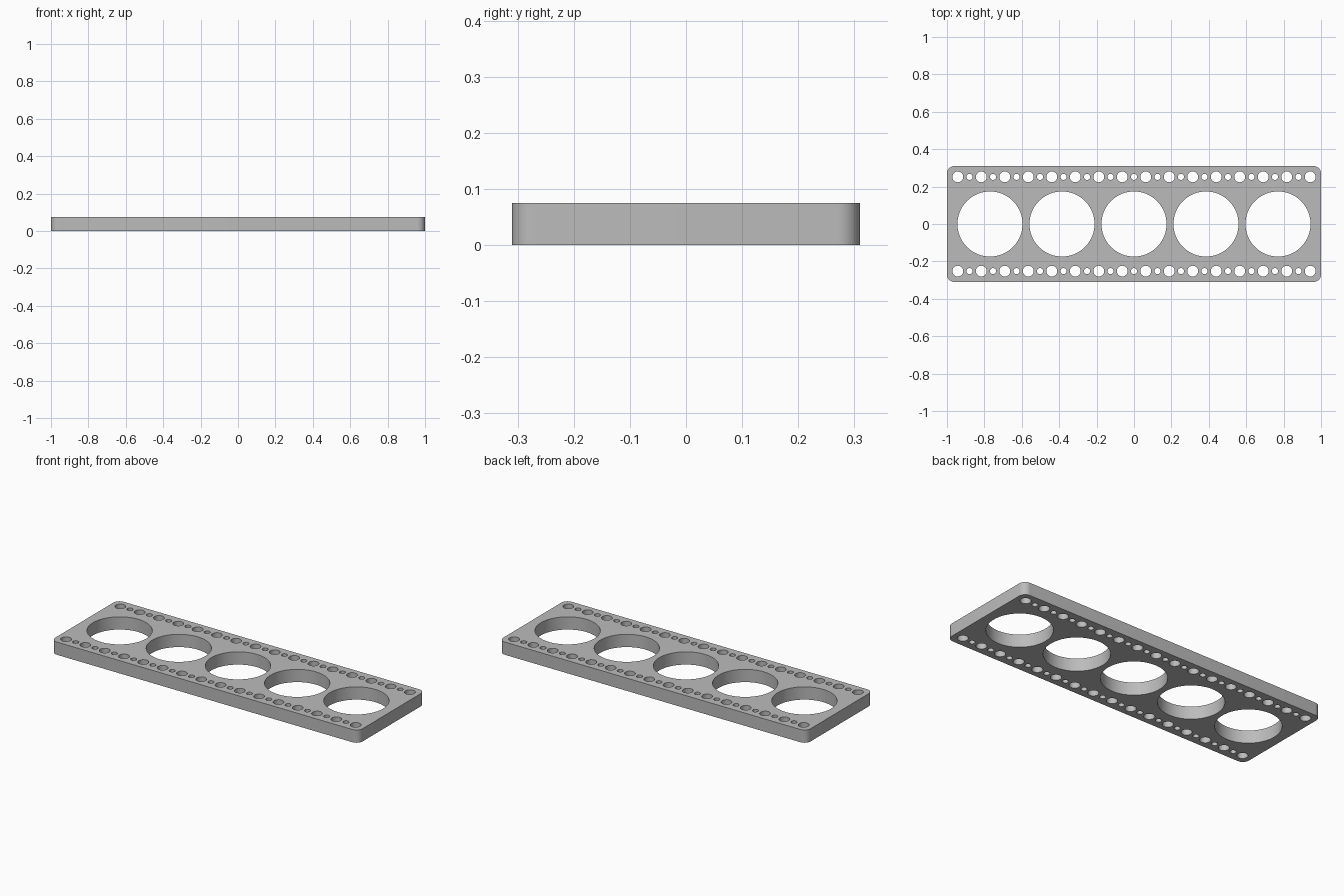
import bpy
import bmesh
from math import sin, cos, pi

if "Cube" in bpy.data.objects:
    bpy.data.objects.remove(bpy.data.objects["Cube"], do_unlink=True)

HALF_X, HALF_Y, THICK, CORNER = 1.0, 0.31, 0.075, 0.04

grey = bpy.data.materials.new("plain grey")
grey.use_nodes = True
colour = (0.5, 0.5, 0.5, 1)
grey.diffuse_color = colour
grey.node_tree.nodes["Principled BSDF"].inputs["Base Color"].default_value = colour

bm = bmesh.new()


def add_loop(points):
    verts = [bm.verts.new((x, y, 0)) for x, y in points]
    for a, b in zip(verts, verts[1:] + verts[:1]):
        bm.edges.new((a, b))


def arc(cx, cy, r, start, sweep, steps):
    return [(cx + r * cos(start + sweep * i / steps),
             cy + r * sin(start + sweep * i / steps)) for i in range(steps + 1)]


def hole(cx, cy, r, steps):
    add_loop(arc(cx, cy, r, 0, 2 * pi, steps)[:-1])


# Rounded outer edge
outline = []
for i, (sx, sy) in enumerate([(1, 1), (-1, 1), (-1, -1), (1, -1)]):
    outline += arc(sx * (HALF_X - CORNER), sy * (HALF_Y - CORNER),
                   CORNER, i * pi / 2, pi / 2, 10)
add_loop(outline)

# Five large openings
for i in range(-2, 3):
    hole(i * 0.385, 0, 0.174, 72)

# Alternating wide and narrow holes along both long edges
for y in (-0.252, 0.252):
    for i in range(31):
        x = (i - 15) * 0.0628
        if i % 2 == 0:
            hole(x, y, 0.029, 32)
        else:
            hole(x, y, 0.0165, 24)

# Fill the outline around the holes and raise it to full thickness
bmesh.ops.triangle_fill(bm, use_beauty=True, use_dissolve=False, edges=bm.edges[:])
raised = bmesh.ops.extrude_face_region(bm, geom=bm.faces[:], use_keep_orig=True)
top = [g for g in raised["geom"] if isinstance(g, bmesh.types.BMVert)]
bmesh.ops.translate(bm, vec=(0, 0, THICK), verts=top)
bmesh.ops.recalc_face_normals(bm, faces=bm.faces[:])

mesh = bpy.data.meshes.new("perforated_plate")
bm.to_mesh(mesh)
bm.free()
mesh.materials.append(grey)
plate = bpy.data.objects.new("perforated_plate", mesh)
bpy.context.collection.objects.link(plate)

# Smooth round walls with crisp rims
bpy.ops.object.select_all(action="DESELECT")
plate.select_set(True)
bpy.context.view_layer.objects.active = plate
bpy.ops.object.shade_smooth_by_angle(angle=pi / 6)
